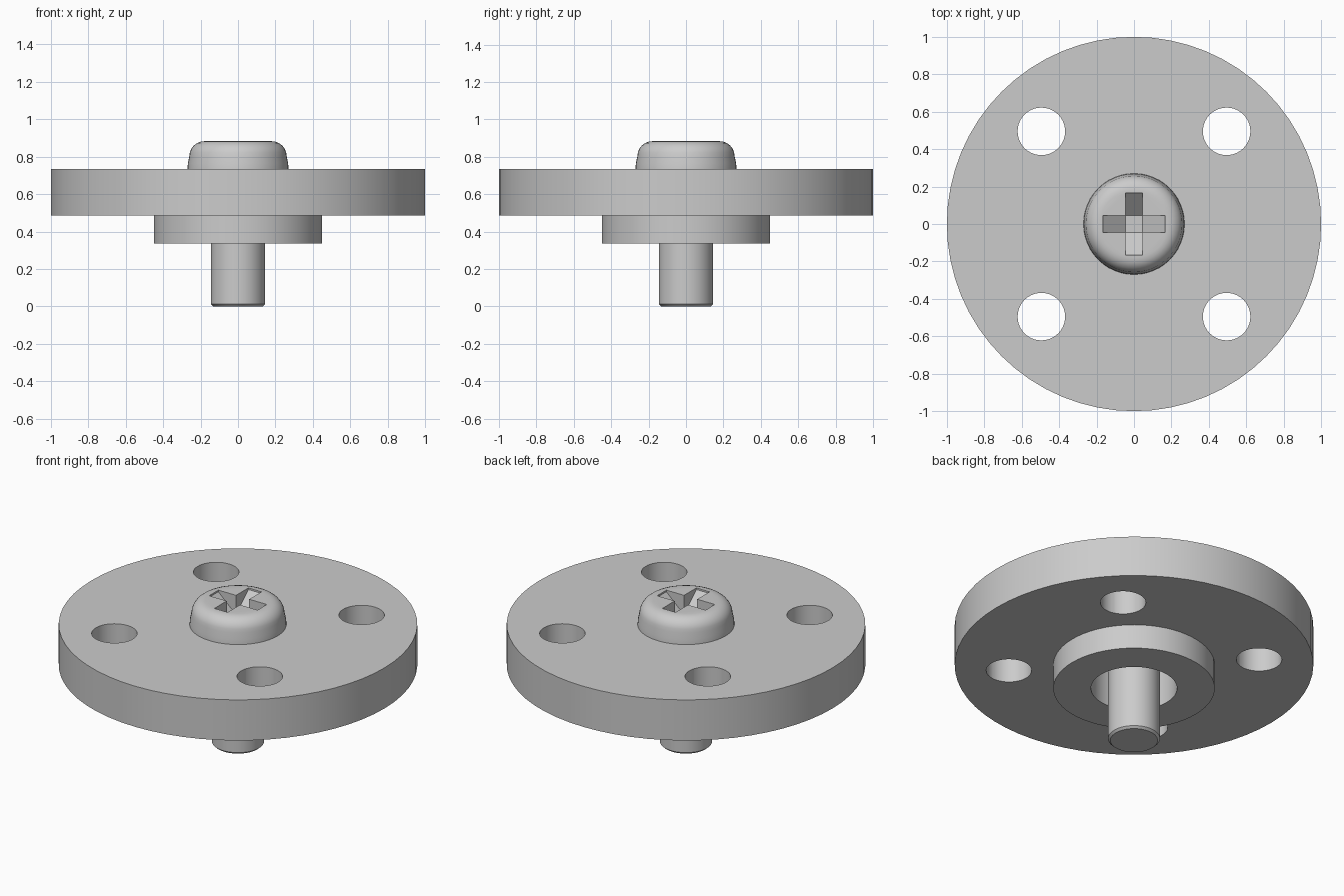
import bpy, bmesh
from math import cos, sin, pi, radians

cube = bpy.data.objects.get("Cube")
if cube:
    bpy.data.objects.remove(cube, do_unlink=True)

steel = bpy.data.materials.new("grey metal")
steel.use_nodes = True
grey = (0.6, 0.6, 0.6, 1)
steel.diffuse_color = grey
steel.node_tree.nodes["Principled BSDF"].inputs["Base Color"].default_value = grey


def make_object(name, bm):
    bmesh.ops.recalc_face_normals(bm, faces=bm.faces)
    mesh = bpy.data.meshes.new(name)
    bm.to_mesh(mesh)
    bm.free()
    mesh.materials.append(steel)
    obj = bpy.data.objects.new(name, mesh)
    bpy.context.collection.objects.link(obj)
    return obj


def lathe(name, profile, sides, closed=False):
    """Revolve (radius, z) points around z; open profiles are capped at both ends."""
    bm = bmesh.new()
    rings = [[bm.verts.new((r * cos(2 * pi * i / sides), r * sin(2 * pi * i / sides), z))
              for i in range(sides)] for r, z in profile]
    pairs = list(zip(rings, rings[1:]))
    if closed:
        pairs.append((rings[-1], rings[0]))
    else:
        bm.faces.new(rings[0])
        bm.faces.new(rings[-1])
    for a, b in pairs:
        for i in range(sides):
            j = (i + 1) % sides
            bm.faces.new((a[i], a[j], b[j], b[i]))
    return make_object(name, bm)


def cut(target, cutter):
    mod = target.modifiers.new("cut", 'BOOLEAN')
    mod.operation = 'DIFFERENCE'
    mod.solver = 'EXACT'
    mod.object = cutter
    bpy.context.view_layer.objects.active = target
    bpy.ops.object.modifier_apply(modifier=mod.name)
    bpy.data.objects.remove(cutter, do_unlink=True)


def smooth(obj):
    bpy.ops.object.select_all(action='DESELECT')
    obj.select_set(True)
    bpy.context.view_layer.objects.active = obj
    bpy.ops.object.shade_smooth_by_angle(angle=radians(30))


# Flange disc with stepped boss underneath and a clearance bore
plate_bottom, plate_top, boss_bottom, bore = 0.485, 0.735, 0.335, 0.24
flange = lathe("flange", [(bore, boss_bottom), (0.45, boss_bottom), (0.45, plate_bottom),
                          (1, plate_bottom), (1, plate_top), (bore, plate_top)], 64, closed=True)

# Four mounting holes
for sx in (-1, 1):
    for sy in (-1, 1):
        drill = lathe("drill", [(0.127, 0.4), (0.127, 0.8)], 40)
        drill.location = (sx * 0.495, sy * 0.495, 0)
        bpy.context.view_layer.update()
        cut(flange, drill)
smooth(flange)

# Screw: chamfered shank and rounded pan head
head_top, corner = 0.883, 0.08
dome = [(0.18 + corner * sin(a), head_top - corner + corner * cos(a))
        for a in (radians(90 - 15 * k) for k in range(7))]
screw = lathe("screw", [(0.132, 0), (0.145, 0.012), (0.145, plate_top),
                        (0.27, plate_top), (0.268, 0.765)] + dome, 48)

# Cross recess: each slot tapers down to a square floor in the middle
half, reach, depth = 0.045, 0.165, 0.12
rise = 0.02
for turn in (0, 1):
    bm = bmesh.new()
    top, floor = head_top + rise, head_top - depth
    outline = [(-half, floor), (half, floor), (reach, head_top - 0.01), (reach, top),
               (-reach, top), (-reach, head_top - 0.01)]
    sides = []
    for w in (-half, half):
        sides.append([bm.verts.new((u, w, z) if turn == 0 else (w, u, z)) for u, z in outline])
    bm.faces.new(sides[0])
    bm.faces.new(sides[1])
    for i in range(len(outline)):
        j = (i + 1) % len(outline)
        bm.faces.new((sides[0][i], sides[0][j], sides[1][j], sides[1][i]))
    cut(screw, make_object("slot", bm))
smooth(screw)
